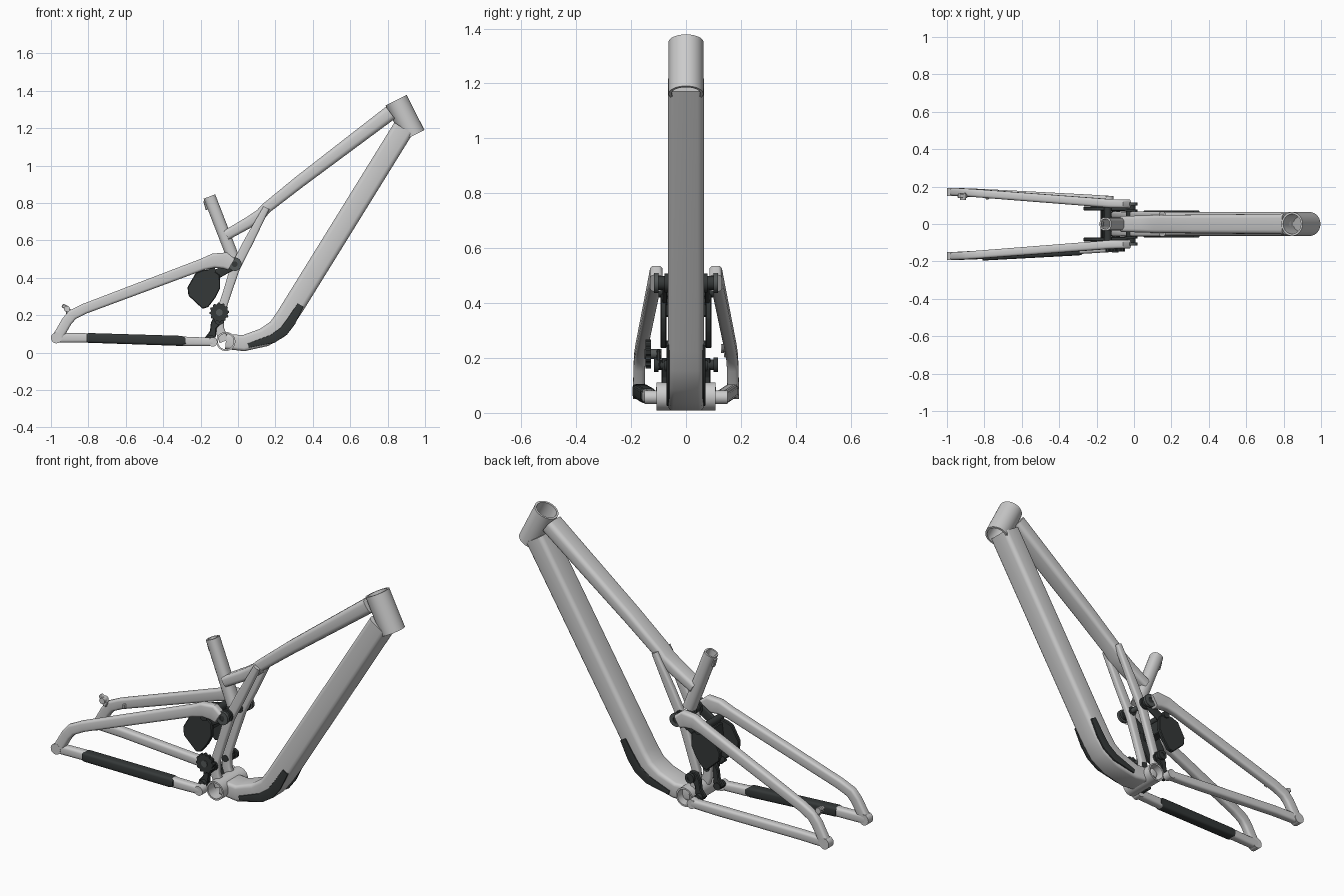
import bpy, bmesh, math
from mathutils import Vector

if "Cube" in bpy.data.objects:
    bpy.data.objects.remove(bpy.data.objects["Cube"])

dark = bpy.data.materials.new("dark_rubber")
dark.diffuse_color = (0.035, 0.04, 0.04, 1)
dark.use_nodes = True
dark.node_tree.nodes["Principled BSDF"].inputs["Base Color"].default_value = dark.diffuse_color
metal = bpy.data.materials.new("dark_metal")
metal.diffuse_color = (0.09, 0.1, 0.1, 1)
metal.use_nodes = True
metal.node_tree.nodes["Principled BSDF"].inputs["Base Color"].default_value = metal.diffuse_color


def finish(name, bm, mat=None, angle=32):
    bmesh.ops.recalc_face_normals(bm, faces=bm.faces)
    me = bpy.data.meshes.new(name)
    bm.to_mesh(me)
    bm.free()
    ob = bpy.data.objects.new(name, me)
    bpy.context.collection.objects.link(ob)
    if mat:
        me.materials.append(mat)
    bpy.ops.object.select_all(action='DESELECT')
    ob.select_set(True)
    bpy.context.view_layer.objects.active = ob
    bpy.ops.object.shade_smooth_by_angle(angle=math.radians(angle))
    return ob


def section(h, w, c, seg=3):
    """Rounded rectangle, h in the side plane and w across."""
    out = []
    for k, (sx, sy) in enumerate([(1, 1), (-1, 1), (-1, -1), (1, -1)]):
        for i in range(seg + 1):
            a = math.pi / 2 * (k + i / seg)
            out.append((sx * (h / 2 - c) + c * math.cos(a), sy * (w / 2 - c) + c * math.sin(a)))
    return out


def sweep(name, pts, mat=None, corner=0.3, bore=0):
    """Mitred tube through points (x, y, z, height, width)."""
    bm = bmesh.new()
    P = [Vector(p[:3]) for p in pts]
    rings = []
    for i, p in enumerate(pts):
        d = [(P[j + 1] - P[j]) for j in (i - 1, i) if 0 <= j < len(P) - 1]
        d = [Vector((v.x, 0, v.z)).normalized() for v in d]
        t = sum(d, Vector()).normalized()
        n = Vector((-t.z, 0, t.x)) / max(0.6, t.dot(d[0]))
        c = corner * min(p[3], p[4])
        rings.append([bm.verts.new(P[i] + n * u + Vector((0, v, 0))) for u, v in section(p[3], p[4], c)])
    for a, b in zip(rings, rings[1:]):
        for i in range(len(a)):
            j = (i + 1) % len(a)
            bm.faces.new((a[i], a[j], b[j], b[i]))
    cap = bm.faces.new(rings[0])
    bm.faces.new(rings[-1])
    bmesh.ops.recalc_face_normals(bm, faces=bm.faces)
    if bore:
        bmesh.ops.inset_individual(bm, faces=[cap], thickness=0.009)
        bmesh.ops.inset_individual(bm, faces=[cap], thickness=0.0004, depth=-bore)
    return finish(name, bm, mat)


def cyl(name, a, b, r, inner=0, mat=None, n=32):
    """Cylinder from a to b, or an open pipe when inner is given."""
    a, b = Vector(a), Vector(b)
    y = Vector((0, 1, 0))
    t = (b - a).normalized()
    u = Vector((1, 0, 0)) if abs(t.y) > 0.9 else y
    v = t.cross(u)
    bm = bmesh.new()

    def circle(c, rad):
        return [bm.verts.new(c + rad * (u * math.cos(q) + v * math.sin(q)))
                for q in (2 * math.pi * i / n for i in range(n))]
    rings = [circle(a, r), circle(b, r)]
    if inner:
        rings += [circle(b, inner), circle(a, inner)]
        rings.append(rings[0])
    else:
        bm.faces.new(rings[0])
        bm.faces.new(rings[1])
    for p, q in zip(rings, rings[1:]):
        for i in range(n):
            j = (i + 1) % n
            bm.faces.new((p[i], p[j], q[j], q[i]))
    return finish(name, bm, mat)


def plate(name, poly, y0, y1, mat=None, bevel=0.004):
    """Flat side-view outline extruded across."""
    bm = bmesh.new()
    f = bm.faces.new([bm.verts.new((x, y0, z)) for x, z in poly])
    g = bmesh.ops.extrude_face_region(bm, geom=[f])['geom']
    bmesh.ops.translate(bm, vec=(0, y1 - y0, 0), verts=[e for e in g if isinstance(e, bmesh.types.BMVert)])
    if bevel:
        bmesh.ops.bevel(bm, geom=bm.edges[:], offset=bevel, segments=1, affect='EDGES')
    return finish(name, bm, mat)


# main frame
cyl("head_tube", (0.845, 0, 1.35), (0.94, 0, 1.162), 0.0635, 0.053, n=48)
sweep("down_tube", [(0.885, 0, 1.2, .115, .13), (0.30, 0, 0.255, .115, .13), (0.255, 0, 0.185, .112, .13),
                    (0.21, 0, 0.125, .108, .13), (0.14, 0, 0.082, .1, .13), (0.03, 0, 0.051, .085, .13),
                    (-0.065, 0, 0.06, .08, .13)], corner=0.2)
cyl("bottom_bracket_shell", (-0.065, -0.107, 0.06), (-0.065, 0.107, 0.06), 0.051, 0.042, n=40)
sweep("top_tube", [(0.815, 0, 1.283, .08, .11), (0.33, 0, 0.915, .066, .1), (0.15, 0, 0.772, .058, .096),
                   (0.12, 0, 0.738, .06, .096), (0.05, 0, 0.692, .06, .09), (-0.063, 0, 0.628, .055, .085)])
sweep("seat_tube", [(-0.153, 0, 0.835, .066, .07), (-0.025, 0, 0.505, .066, .07)], corner=0.4, bore=0.25)
plate("seat_clamp_tab", [(-0.186, .81), (-0.172, .76), (-0.155, .77), (-0.165, .82)], -0.012, 0.012)

# bridge behind the seat struts
plate("rocker_bridge", [(-0.18, .35), (-0.13, .35), (-0.12, .42), (-0.17, .43)], -0.075, 0.075, dark)

for s, side in ((-1, "near"), (1, "far")):
    # struts running from top tube down to the bottom bracket
    sweep("seat_strut_" + side, [(0.152, s * .049, 0.775, .035, .034), (0.06, s * .049, 0.60, .05, .034),
                                 (-0.015, s * .049, 0.455, .052, .034), (-0.055, s * .049, 0.33, .046, .034),
                                 (-0.098, s * .049, 0.20, .046, .034), (-0.1, s * .049, 0.13, .05, .034),
                                 (-0.075, s * .049, 0.06, .05, .034)])
    # guard along the lower bend of the down tube
    sweep("frame_guard_" + side, [(0.335, s * .066, 0.255, .036, .01), (0.285, s * .066, 0.168, .05, .01),
                                  (0.245, s * .066, 0.115, .05, .01), (0.185, s * .066, 0.074, .046, .01),
                                  (0.055, s * .066, 0.037, .024, .01)], dark)
    # rear triangle
    sweep("seat_stay_" + side, [(-0.035, s * .108, 0.472, .07, .046), (-0.07, s * .108, 0.493, .085, .046),
                                (-0.13, s * .11, 0.492, .076, .046), (-0.19, s * .115, 0.472, .062, .046),
                                (-0.82, s * .163, 0.235, .055, .043), (-0.885, s * .168, 0.203, .056, .042),
                                (-0.915, s * .17, 0.168, .056, .042), (-0.963, s * .172, 0.085, .056, .042)])
    sweep("chain_stay_" + side, [(-0.975, s * .171, 0.079, .05, .042), (-0.82, s * .165, 0.079, .05, .046),
                                 (-0.27, s * .136, 0.06, .05, .046), (-0.135, s * .128, 0.057, .045, .046)])
    cyl("dropout_" + side, (-0.971, s * .15, 0.079), (-0.971, s * .193, 0.079), 0.029)
    cyl("chain_stay_eye_" + side, (-0.135, s * .105, 0.057), (-0.135, s * .151, 0.057), 0.025)
    # rocker plate
    plate("rocker_plate_" + side, [(-0.225, .428), (-0.185, .442), (-0.14, .446), (-0.097, .415), (-0.095, .345),
                                   (-0.12, .295), (-0.16, .243), (-0.19, .235), (-0.265, .305), (-0.27, .35)],
          s * .071, s * .093, dark)
    # arm joining rocker plate to the upper pivot
    sweep("rocker_arm_" + side, [(-0.13, s * .078, 0.41, .05, .016), (-0.02, s * .078, 0.473, .05, .016)], dark)
    # lower link
    plate("lower_link_" + side, [(-0.125, .2), (-0.08, .2), (-0.085, .16), (-0.115, .13), (-0.118, .085),
                                 (-0.15, .06), (-0.178, .08), (-0.15, .115), (-0.145, .16)],
          s * .066, s * .09, dark)
    # pivots with bolt heads
    for nm, x, z, r, col in (("upper", -0.017, 0.473, .03, metal), ("lower", -0.1, 0.175, .022, dark)):
        cyl(nm + "_pivot_" + side, (x, s * .03, z), (x, s * .112, z), r * 0.85, 0, dark, 24)
        cyl(nm + "_pivot_cap_" + side, (x, s * .1, z), (x, s * .116, z), r * 1.2, r * 0.5, col, 24)
        cyl(nm + "_pivot_collar_" + side, (x, s * .066, z), (x, s * .078, z), r * 1.15, 0, dark, 24)
    cyl("link_bolt_" + side, (-0.145, s * .06, 0.075), (-0.145, s * .11, 0.075), 0.02, 0, dark, 24)

cyl("upper_axle", (-0.017, -0.1, 0.473), (-0.017, 0.1, 0.473), 0.014, 0, metal, 20)
cyl("rocker_axle", (-0.14, -0.1, 0.44), (-0.14, 0.1, 0.44), 0.02, 0, dark, 24)

# chain stay protector, drive side only
sweep("chain_stay_guard", [(-0.81, -.167, 0.079, .044, .056), (-0.80, -.167, 0.079, .052, .056),
                           (-0.30, -.14, 0.063, .054, .056), (-0.28, -.138, 0.064, .03, .056)], dark, corner=0.25)

# toothed chain guide roller
teeth = []
for i in range(48):
    a = 2 * math.pi * i / 48
    r = 0.053 if i % 4 < 2 else 0.046
    teeth.append((-0.1 + r * math.cos(a), 0.215 + r * math.sin(a)))
plate("guide_roller", teeth, -0.147, -0.128, dark, 0)
cyl("guide_roller_hub", (-0.1, -0.152, 0.215), (-0.1, -0.09, 0.215), 0.018, 0, metal, 24)
plate("guide_arm", [(-0.12, .23), (-0.08, .23), (-0.08, .16), (-0.12, .16)], -0.108, -0.092, dark)

# brake mount on the far seat stay
plate("brake_mount", [(-0.9, .2), (-0.89, .225), (-0.908, .25), (-0.935, .262), (-0.945, .245), (-0.925, .232),
                      (-0.918, .205)], 0.138, 0.162)
cyl("brake_mount_boss", (-0.915, .128, 0.235), (-0.915, .165, 0.235), 0.016, 0, None, 20)
plate("cable_stop", [(-0.795, .22), (-0.775, .228), (-0.775, .255), (-0.795, .247)], 0.132, 0.15)
